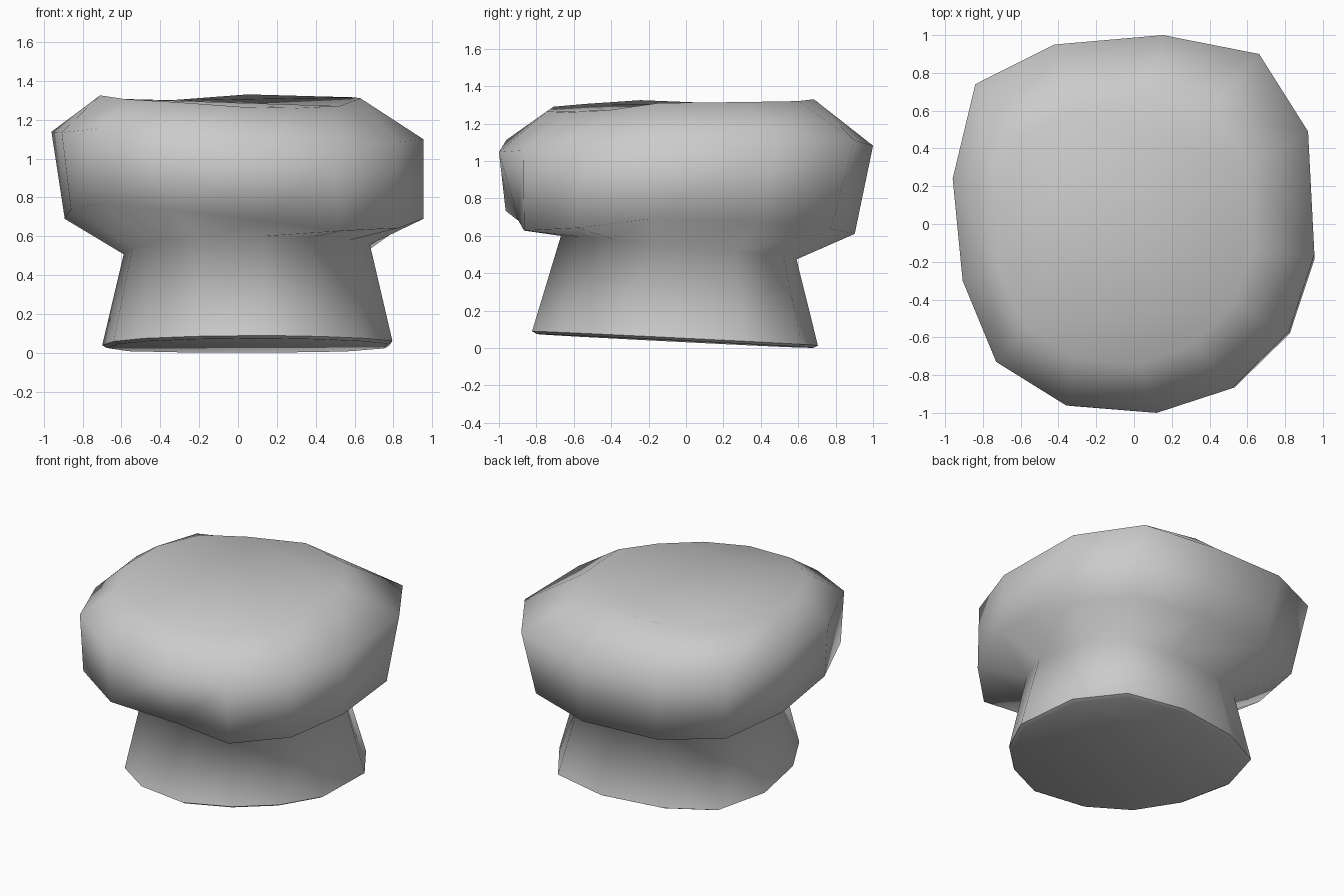
import bpy
import bmesh
import math

if "Cube" in bpy.data.objects:
    bpy.data.objects.remove(bpy.data.objects["Cube"])

# One flat colour
stone = bpy.data.materials.new("stone_grey")
stone.diffuse_color = (0.6, 0.6, 0.6, 1)
stone.use_nodes = True
stone.node_tree.nodes["Principled BSDF"].inputs["Base Color"].default_value = stone.diffuse_color

# Irregular plan outline, counter-clockwise from the back, in the unit square
outline = [(0.16, 1.0), (-0.44, 0.95), (-0.875, 0.74), (-1.0, 0.24),
           (-0.945, -0.30), (-0.76, -0.73), (-0.375, -0.96), (0.125, -1.0),
           (0.54, -0.87), (0.855, -0.57), (0.995, -0.16), (0.96, 0.49),
           (0.69, 0.90)]
n = len(outline)
level = [0] * n

# Uneven heights around the chunky rings
lower_bumps = [-.02, -.02, 0, .02, .04, .05, 0, -.05, -.10, -.07, .0, .02, 0]
upper_bumps = [-.02, 0, .02, .025, .03, .06, .03, -.025, -.01, .02, .03, .04, .02]
rim_bumps = [.03, .0, .0, .01, .025, .005, -.01, -.035, -.04, -.03, .01, .015, .02]

# Rings: centre x, radius x, centre y, radius y, height, tilt x, tilt y,
# bumps, corner rounding (back right, back left, front left, front right)
rings = [
    (0.05, 0.745, -0.065, 0.750, 0.034, 0.005, -0.05, level, (.02, .06, .09, .09)),
    (0.05, 0.770, -0.065, 0.775, 0.048, 0.005, -0.05, level, (.02, .06, .09, .09)),
    (0.045, 0.645, -0.04, 0.635, 0.53, 0.02, -0.10, level, (.02, .04, .06, .04)),
    (0.03, 0.930, -0.035, 0.955, 0.68, 0.0, -0.055, lower_bumps, (.06, .02, -.02, 0)),
    (0.0, 0.960, 0.0, 1.0, 1.09, -0.02, 0.015, upper_bumps, (0, 0, 0, 0)),
    (-0.06, 0.700, -0.03, 0.720, 1.30, 0.0, 0.0, rim_bumps, (.03, .10, .03, .03)),
]
FOOT, LOWER_BULGE, FRONT = 1, 3, 7

bm = bmesh.new()
loops = []
for r, (cx, rx, cy, ry, z, tx, ty, bumps, rounding) in enumerate(rings):
    loop = []
    for i, (u, v) in enumerate(outline):
        # Draw the corners in, most strongly on the diagonals
        angle = math.atan2(v, u) % math.tau
        s = 1 - rounding[int(angle // (math.pi / 2))] * abs(math.sin(2 * angle))
        # The overhang is shallower at the middle of the front
        pull = 0.90 if (r, i) == (LOWER_BULGE, FRONT) else 1.0
        x, y = cx + rx * u * s, cy + ry * v * s * pull
        loop.append(bm.verts.new((x, y, z + tx * x + ty * y + bumps[i])))
    loops.append(loop)

# Side walls between neighbouring rings
for a, b in zip(loops, loops[1:]):
    for i in range(n):
        j = (i + 1) % n
        bm.faces.new((a[i], a[j], b[j], b[i]))

# Underside and top
bm.faces.new(loops[0][::-1])
bm.faces.new(loops[-1])
bmesh.ops.recalc_face_normals(bm, faces=bm.faces[:])
for face in bm.faces:
    face.smooth = True

# Crisp edge around the foot
for i in range(n):
    bm.edges.get((loops[FOOT][i], loops[FOOT][(i + 1) % n])).smooth = False

mesh = bpy.data.meshes.new("mushroom_rock")
bm.to_mesh(mesh)
bm.free()
mesh.materials.append(stone)
rock = bpy.data.objects.new("mushroom_rock", mesh)
bpy.context.collection.objects.link(rock)
